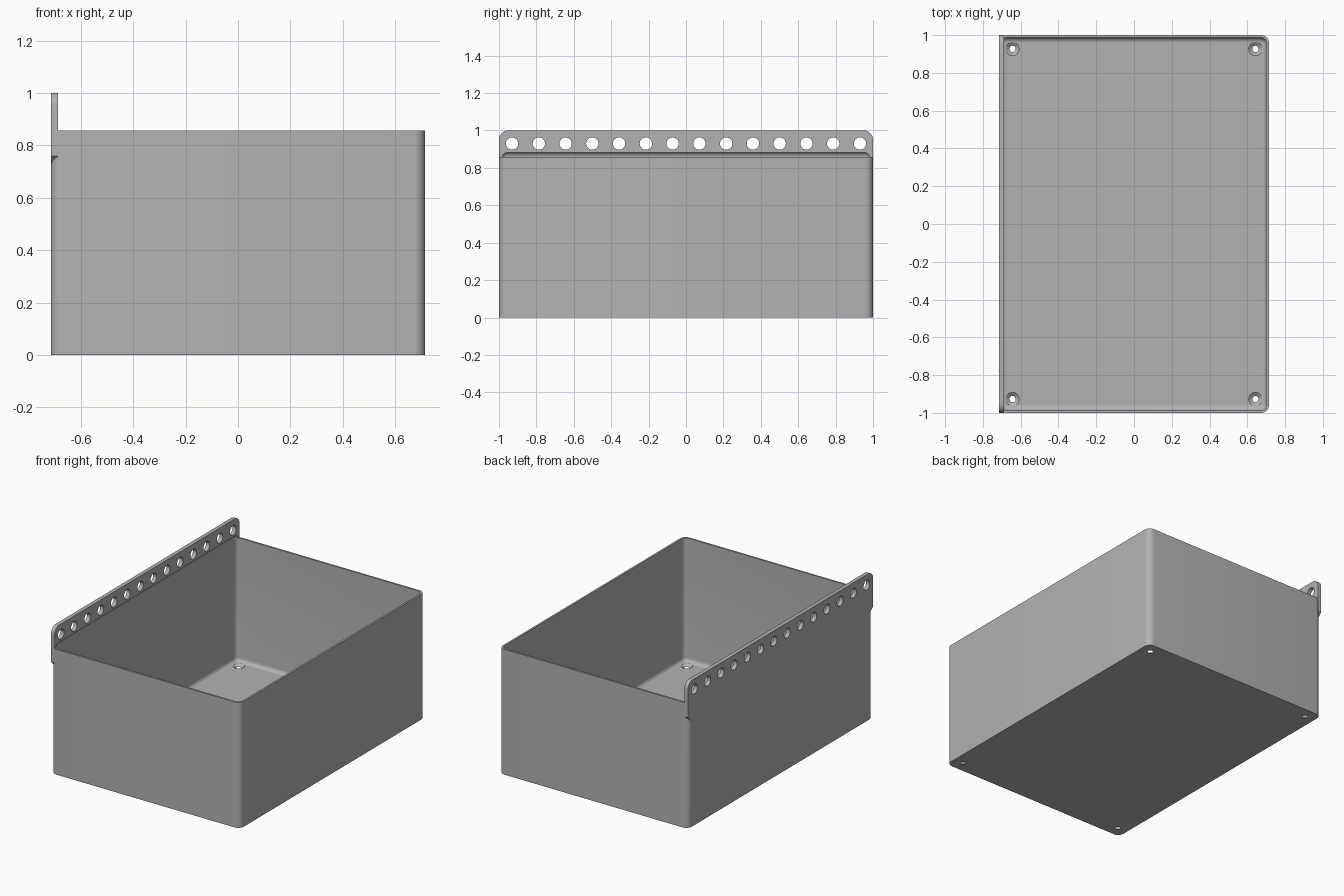
import bpy
import bmesh
from math import sin, cos, pi, radians

HX, HY = 0.715, 1.0      # half width and half depth
RIM, TOP = 0.857, 1.0    # box rim and rail top
WALL, FLOOR = 0.013, 0.015
CORNER = 0.042
RAIL_IN = -0.688         # inner face of the rail

cube = bpy.data.objects.get("Cube")
if cube:
    bpy.data.objects.remove(cube, do_unlink=True)

grey = bpy.data.materials.new("plain_grey")
grey.use_nodes = True
colour = (0.45, 0.45, 0.45, 1)
grey.diffuse_color = colour
grey.node_tree.nodes["Principled BSDF"].inputs["Base Color"].default_value = colour


def rounded_rect(hx, hy, r, z, steps=8):
    pts = []
    for k, (sx, sy) in enumerate([(1, 1), (-1, 1), (-1, -1), (1, -1)]):
        for i in range(steps + 1):
            a = (k + i / steps) * pi / 2
            pts.append((sx * (hx - r) + r * cos(a), sy * (hy - r) + r * sin(a), z))
    return pts


def circle(x, y, z, r, axis="z", n=24):
    ring = [(r * cos(2 * pi * i / n), r * sin(2 * pi * i / n)) for i in range(n)]
    if axis == "x":
        return [(x, y + u, z + v) for u, v in ring]
    return [(x + u, y + v, z) for u, v in ring]


def loft(name, stacks):
    """Closed solids, each skinned through a stack of equal rings."""
    bm = bmesh.new()
    for rings in stacks:
        loops = [[bm.verts.new(p) for p in ring] for ring in rings]
        n = len(loops[0])
        bm.faces.new(loops[0][::-1])
        bm.faces.new(loops[-1])
        for a, b in zip(loops, loops[1:]):
            for i in range(n):
                j = (i + 1) % n
                bm.faces.new((a[i], a[j], b[j], b[i]))
    bmesh.ops.recalc_face_normals(bm, faces=bm.faces)
    mesh = bpy.data.meshes.new(name)
    bm.to_mesh(mesh)
    bm.free()
    mesh.materials.append(grey)
    obj = bpy.data.objects.new(name, mesh)
    bpy.context.collection.objects.link(obj)
    return obj


def combine(target, other, operation):
    mod = target.modifiers.new(operation.lower(), "BOOLEAN")
    mod.operation, mod.object, mod.solver = operation, other, "EXACT"
    graph = bpy.context.evaluated_depsgraph_get()
    mesh = bpy.data.meshes.new_from_object(target.evaluated_get(graph))
    target.modifiers.clear()
    target.data = mesh
    bpy.data.objects.remove(other, do_unlink=True)


# Outer box
box = loft("storage_bin", [[rounded_rect(HX, HY, CORNER, 0), rounded_rect(HX, HY, CORNER, RIM)]])

# Hanging rail: round top corners, chamfered lower ends
r = 0.05
half = [(HY - 0.04, 0.72), (HY, 0.76)]
half += [(HY - r + r * cos(a), TOP - r + r * sin(a)) for a in [i * pi / 16 for i in range(9)]]
outline = half + [(-y, z) for y, z in reversed(half)]
rail = loft("rail", [[[(x, y, z) for y, z in outline] for x in (-HX, RAIL_IN)]])
combine(box, rail, "UNION")

# Cavity with a floor fillet and a coved top under the rail
f, cove = 0.027, 0.029
levels = [(f * (1 - sin(a)), FLOOR + f * (1 - cos(a))) for a in [i * pi / 12 for i in range(7)]]
levels += [(cove * (1 - cos(a)), RIM + cove * sin(a)) for a in [i * pi / 16 for i in range(8)]]
cavity = loft("cavity", [[rounded_rect(HX - WALL - d, HY - WALL - d, CORNER - WALL + 0.002 - d, z)
                          for d, z in levels]])
combine(box, cavity, "DIFFERENCE")

# Row of rail holes
count, reach = 14, 0.93
holes = loft("rail_holes", [[circle(x, -reach + 2 * reach * i / (count - 1), 0.93, 0.033, "x")
                             for x in (-HX - 0.05, RAIL_IN + 0.05)] for i in range(count)])
combine(box, holes, "DIFFERENCE")

# Countersunk floor holes
sinks = loft("floor_holes", [[circle(sx * 0.643, sy * 0.927, z, rad)
                              for z, rad in ((-0.02, 0.017), (0.001, 0.017), (FLOOR, 0.036), (0.05, 0.036))]
                             for sx in (-1, 1) for sy in (-1, 1)])
combine(box, sinks, "DIFFERENCE")

# Smooth rounded corners, sharp edges kept
bpy.ops.object.select_all(action="DESELECT")
box.select_set(True)
bpy.context.view_layer.objects.active = box
bpy.ops.object.shade_smooth_by_angle(angle=radians(30))
